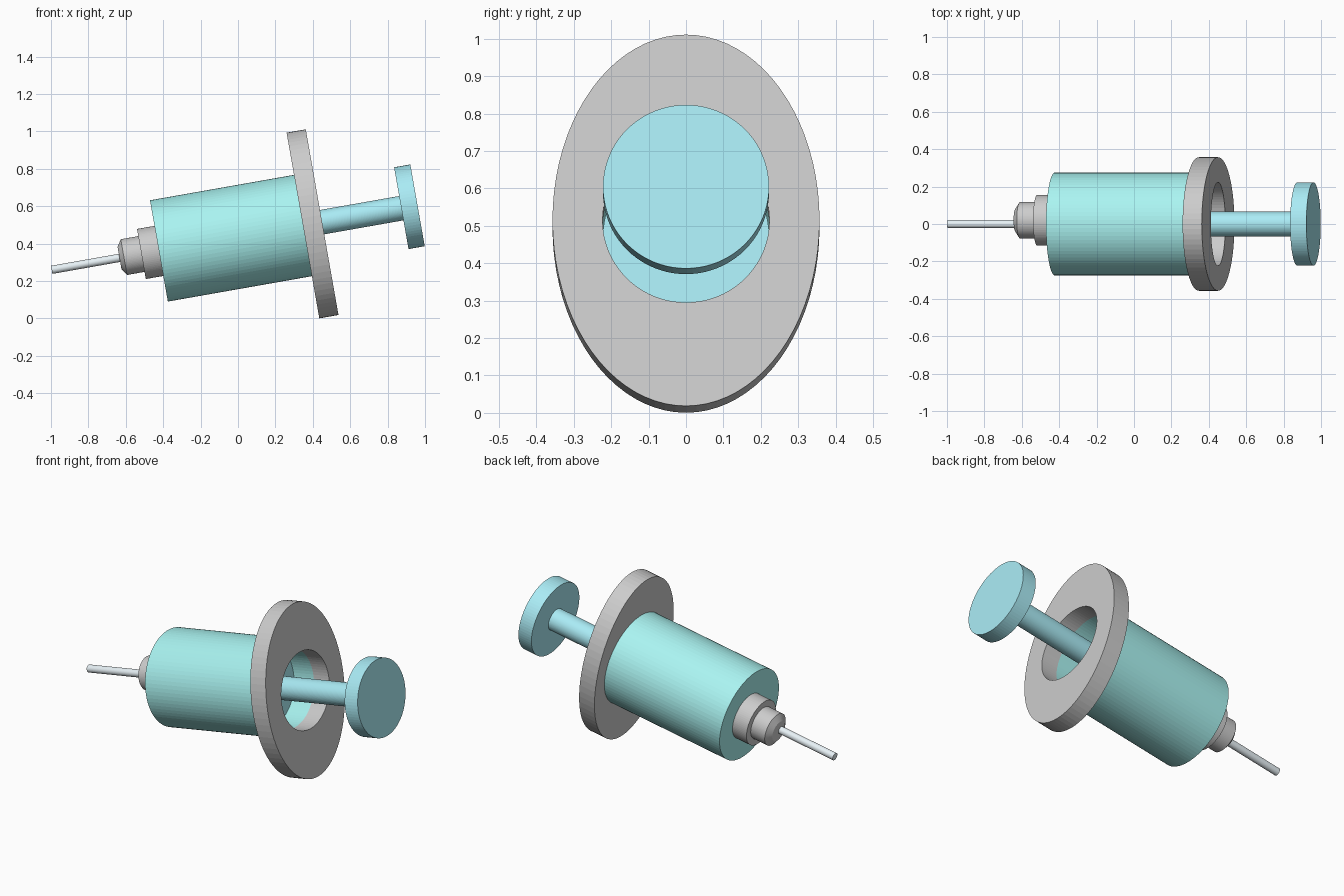
import bpy, bmesh, math

if "Cube" in bpy.data.objects:
    bpy.data.objects.remove(bpy.data.objects["Cube"])

SEGMENTS = 80
TILT = math.radians(10)
TIP = (-0.996, 0, 0.26)          # needle point, origin of every part


def material(name, rgb):
    m = bpy.data.materials.new(name)
    m.diffuse_color = (*rgb, 1)
    m.use_nodes = True
    m.node_tree.nodes["Principled BSDF"].inputs["Base Color"].default_value = m.diffuse_color
    return m


def lathe(name, profile, mat=None, closed=False, y_shift=0):
    """Sweep (along, radius) or (along, y radius, z radius) rings round the tilted axis."""
    bm = bmesh.new()
    rings = []
    for s, ry, *rest in profile:
        rz = rest[0] if rest else ry
        rings.append([bm.verts.new((s, y_shift + ry * math.cos(a), rz * math.sin(a)))
                      for a in (2 * math.pi * i / SEGMENTS for i in range(SEGMENTS))])
    pairs = list(zip(rings, rings[1:]))
    if closed:
        pairs.append((rings[-1], rings[0]))
    else:
        bm.faces.new(rings[0])
        bm.faces.new(rings[-1])
    for a, b in pairs:
        for i in range(SEGMENTS):
            j = (i + 1) % SEGMENTS
            bm.faces.new((a[i], a[j], b[j], b[i]))
    bmesh.ops.recalc_face_normals(bm, faces=bm.faces)
    mesh = bpy.data.meshes.new(name)
    bm.to_mesh(mesh)
    bm.free()
    if mat:
        mesh.materials.append(mat)
    ob = bpy.data.objects.new(name, mesh)
    ob.location = TIP
    ob.rotation_euler = (0, -TILT, 0)
    bpy.context.collection.objects.link(ob)
    return ob


teal = material("barrel_teal", (0.40, 0.90, 0.88))
blue = material("plunger_blue", (0.40, 0.83, 0.91))
pale = material("needle_pale", (0.80, 0.88, 0.92))

# Needle and stepped nozzle
lathe("needle", [(0, 0.022), (0.40, 0.022)], pale)
lathe("nozzle_tip", [(0.368, 0.06), (0.392, 0.097), (0.50, 0.097)], y_shift=0.02)
lathe("nozzle_collar", [(0.487, 0.136), (0.60, 0.136)], y_shift=0.02)

# Barrel: a cup open towards the plunger
lathe("barrel", [(0.582, 0.275), (1.366, 0.275), (1.366, 0.224), (0.63, 0.224)], teal)

# Oval finger flange with a round hole
lathe("finger_flange", [(1.364, 0.357, 0.504), (1.468, 0.357, 0.504),
                        (1.468, 0.223), (1.364, 0.223)], closed=True)

# Plunger: stopper, rod and thumb disc
lathe("plunger_stopper", [(1.13, 0.222), (1.23, 0.222)], blue)
lathe("plunger_rod", [(1.20, 0.066), (1.91, 0.066)], blue)
lathe("thumb_disc", [(1.898, 0.222), (1.986, 0.222)], blue)
